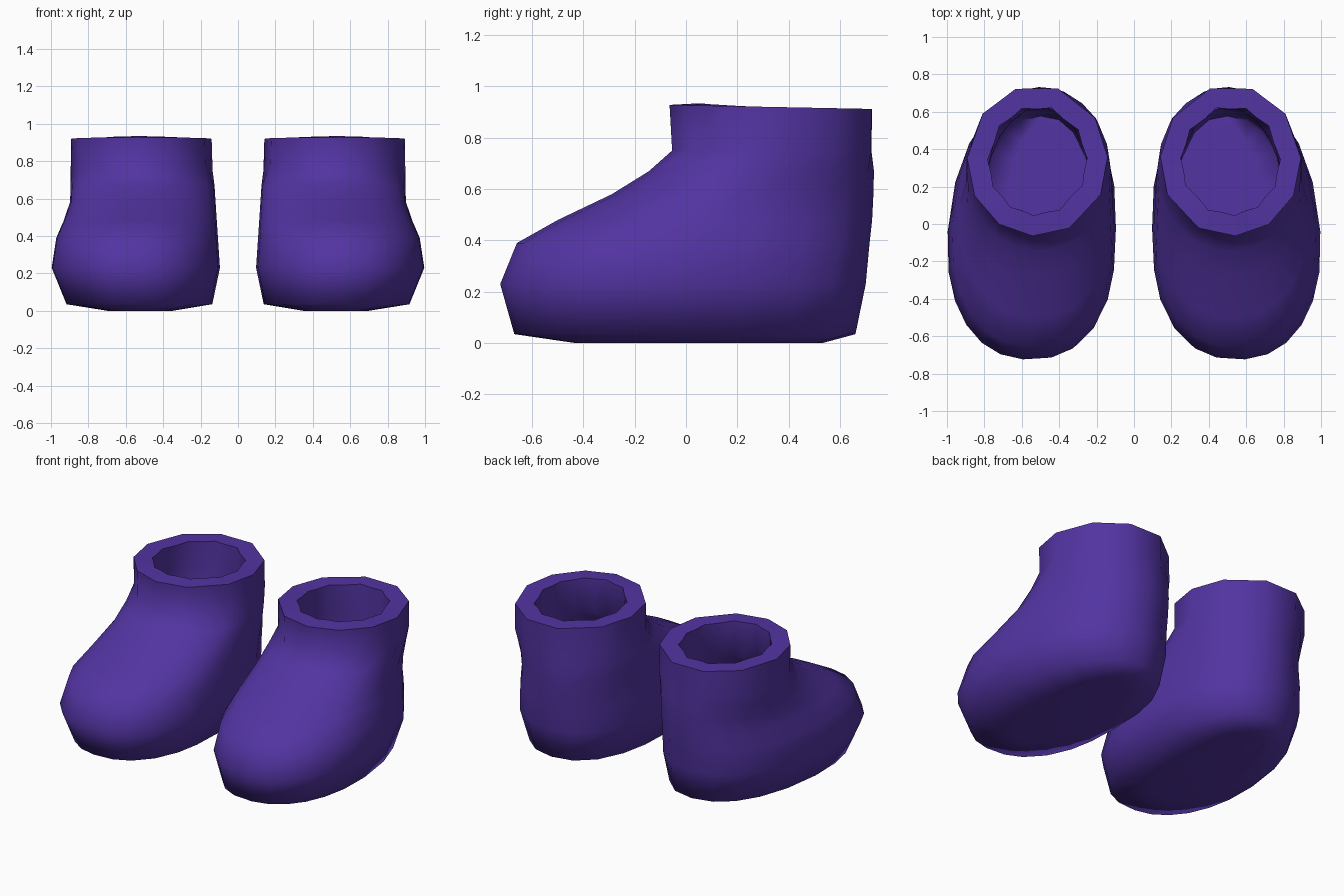
import bpy, bmesh, math

if "Cube" in bpy.data.objects:
    bpy.data.objects.remove(bpy.data.objects["Cube"])

purple = bpy.data.materials.new("purple")
purple.diffuse_color = (0.085, 0.034, 0.36, 1)
purple.use_nodes = True
purple.node_tree.nodes["Principled BSDF"].inputs["Base Color"].default_value = purple.diffuse_color

# Corner directions of the 11-sided cuff; the foot adds one point between each
CORNERS = [-86, -57, -27, 3, 39, 72, 107, 145, 176, 206, 243]
ANGLES = []
for a, b in zip(CORNERS, CORNERS[1:] + [274]):
    ANGLES += [math.radians(a), math.radians((a + b) / 2)]
SIDES = len(ANGLES)


def oval(z, xl, xr, yf, yb, ym, lean, power, tilt):
    """Egg-shaped ring: widest at ym, running from yf (toe) to yb (heel)."""
    pts = []
    for a in ANGLES:
        c = math.copysign(abs(math.cos(a)) ** power, math.cos(a))
        s = math.copysign(abs(math.sin(a)) ** power, math.sin(a))
        y = ym + s * ((yb - ym) if s > 0 else (ym - yf))
        x = (xl + xr) / 2 + c * (xr - xl) / 2 - lean * max(s, 0)
        pts.append([x, y, z - tilt * (y - ym)])
    return pts


def coarsen(pts):
    """Flatten every second point so the ring reads as an 11-sided cuff."""
    for i in range(1, SIDES, 2):
        a, b = pts[i - 1], pts[(i + 1) % SIDES]
        pts[i] = [(p + q) / 2 for p, q in zip(a, b)]
    return pts


# Sole to cuff: z, inner x, outer x, toe y, heel y, widest y, heel lean, squareness
rings = [
    (0.00, 0.35, 0.70, -0.43, 0.53, 0.00, 0.02, 0.90),
    (0.035, 0.14, 0.92, -0.67, 0.66, -0.07, 0.035, 0.88),
    (0.23, 0.10, 1.00, -0.725, 0.70, -0.10, 0.045, 0.88),
    (0.39, 0.11, 0.975, -0.66, 0.715, -0.05, 0.04, 0.89),
    (0.48, 0.115, 0.935, -0.50, 0.725, 0.05, 0.03, 0.92),
    (0.58, 0.12, 0.90, -0.29, 0.73, 0.18, 0.015, 0.95),
    (0.67, 0.125, 0.895, -0.145, 0.732, 0.27, 0.005, 0.98),
    (0.75, 0.135, 0.895, -0.055, 0.74, 0.33, 0.0, 1.0),
    (0.92, 0.14, 0.893, -0.065, 0.743, 0.33, 0.0, 1.0),
]

# Boot skin, lofted upward from a closed sole
bm = bmesh.new()
loops = []
for k, r in enumerate(rings):
    pts = oval(*r, 0.02 if k == len(rings) - 1 else 0)
    if k >= len(rings) - 2:
        pts = coarsen(pts)
    loops.append([bm.verts.new(p) for p in pts])
bm.faces.new(loops[0][::-1])
for lo, hi in zip(loops, loops[1:]):
    for i in range(SIDES):
        j = (i + 1) % SIDES
        bm.faces.new((lo[i], lo[j], hi[j], hi[i]))
mesh = bpy.data.meshes.new("boots")
bm.to_mesh(mesh)
bm.free()
mesh.materials.append(purple)
boots = bpy.data.objects.new("boots", mesh)
bpy.context.collection.objects.link(boots)

# Hollow inside with a thick rim, then the matching boot
shell = boots.modifiers.new("shell", 'SOLIDIFY')
shell.thickness = 0.11
shell.offset = -1
pair = boots.modifiers.new("pair", 'MIRROR')
pair.use_mirror_merge = False
bpy.context.view_layer.objects.active = boots
boots.select_set(True)
for m in ("shell", "pair"):
    bpy.ops.object.modifier_apply(modifier=m)
bpy.ops.object.shade_smooth_by_angle(angle=math.radians(80))
